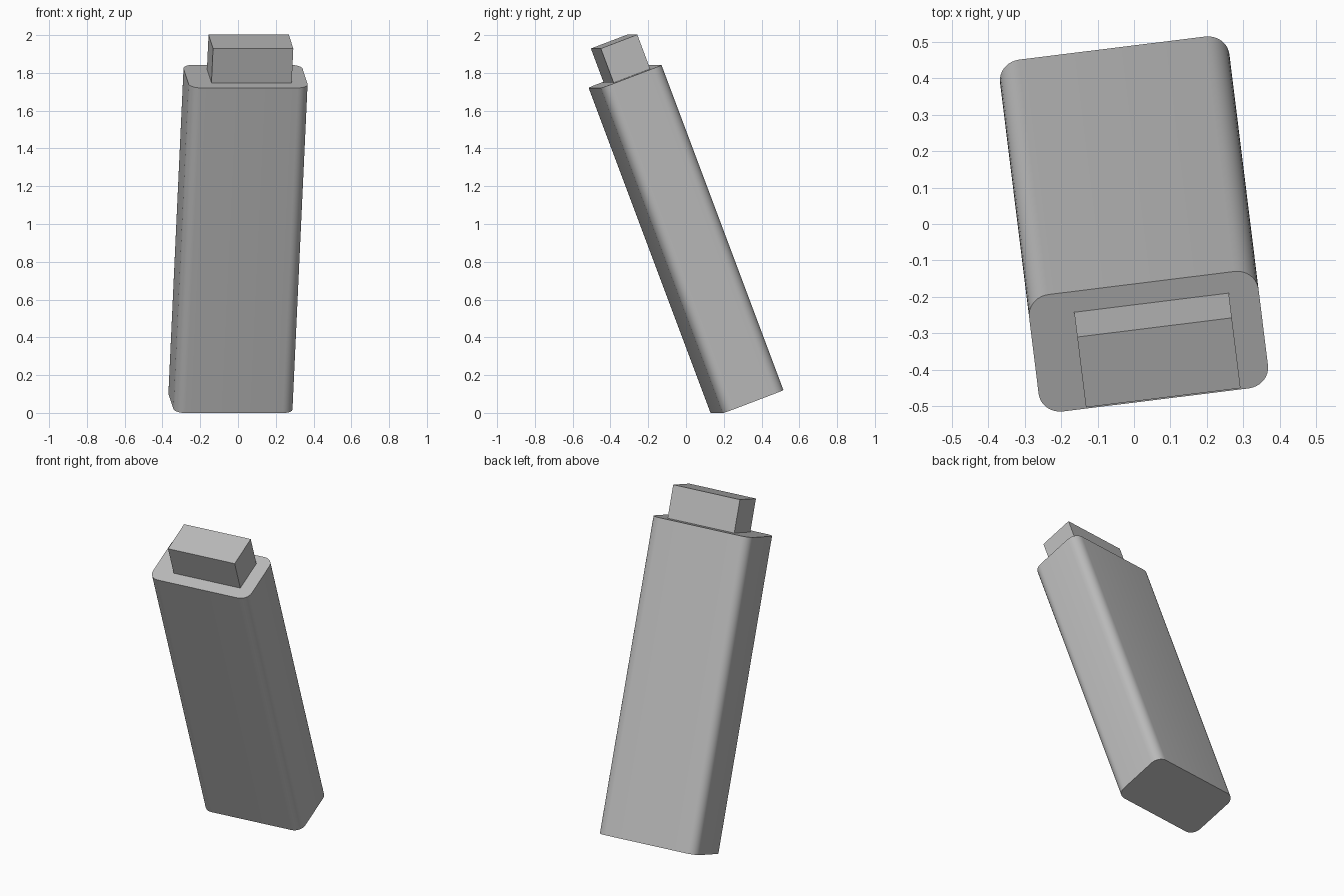
import bpy, bmesh, math
from mathutils import Matrix, Vector

if "Cube" in bpy.data.objects:
    bpy.data.objects.remove(bpy.data.objects["Cube"], do_unlink=True)

# Single plain grey finish
grey = bpy.data.materials.new("plain grey")
grey.use_nodes = True
COLOUR = (0.5, 0.5, 0.5, 1)
grey.diffuse_color = COLOUR
grey.node_tree.nodes["Principled BSDF"].inputs["Base Color"].default_value = COLOUR

LENGTH, WIDTH, DEPTH, RADIUS = 1.84, 0.635, 0.346, 0.06
PLUG = (0.428, 0.208, 0.194)

# The stick leans forward and is turned slightly about the vertical
pose = (Matrix.Translation((0, 0, 0.921))
        @ Matrix.Rotation(math.radians(7.07), 4, 'Z')
        @ Matrix.Rotation(math.radians(20.7), 4, 'X'))


def make_box(name, size, centre, corner=0):
    """Box in the stick's own frame, with optional rounded long edges."""
    bm = bmesh.new()
    bmesh.ops.create_cube(bm, size=1)
    bmesh.ops.scale(bm, vec=size, verts=bm.verts)
    if corner:
        long_edges = [e for e in bm.edges
                      if abs(e.verts[0].co.z - e.verts[1].co.z) > 0.1]
        bmesh.ops.bevel(bm, geom=long_edges, offset=corner, segments=8,
                        profile=0.5, affect='EDGES')
    bmesh.ops.translate(bm, vec=Vector(centre), verts=bm.verts)
    mesh = bpy.data.meshes.new(name)
    bm.to_mesh(mesh)
    bm.free()
    mesh.materials.append(grey)
    obj = bpy.data.objects.new(name, mesh)
    bpy.context.collection.objects.link(obj)
    obj.matrix_world = pose
    return obj


# Rounded body
body = make_box("body", (WIDTH, DEPTH, LENGTH), (0, 0, 0), RADIUS)
bpy.ops.object.select_all(action='DESELECT')
body.select_set(True)
bpy.context.view_layer.objects.active = body
bpy.ops.object.shade_smooth_by_angle(angle=math.radians(30))

# Connector plug on the top end
make_box("plug", PLUG, (0.021, 0.008, LENGTH / 2 + PLUG[2] / 2))
